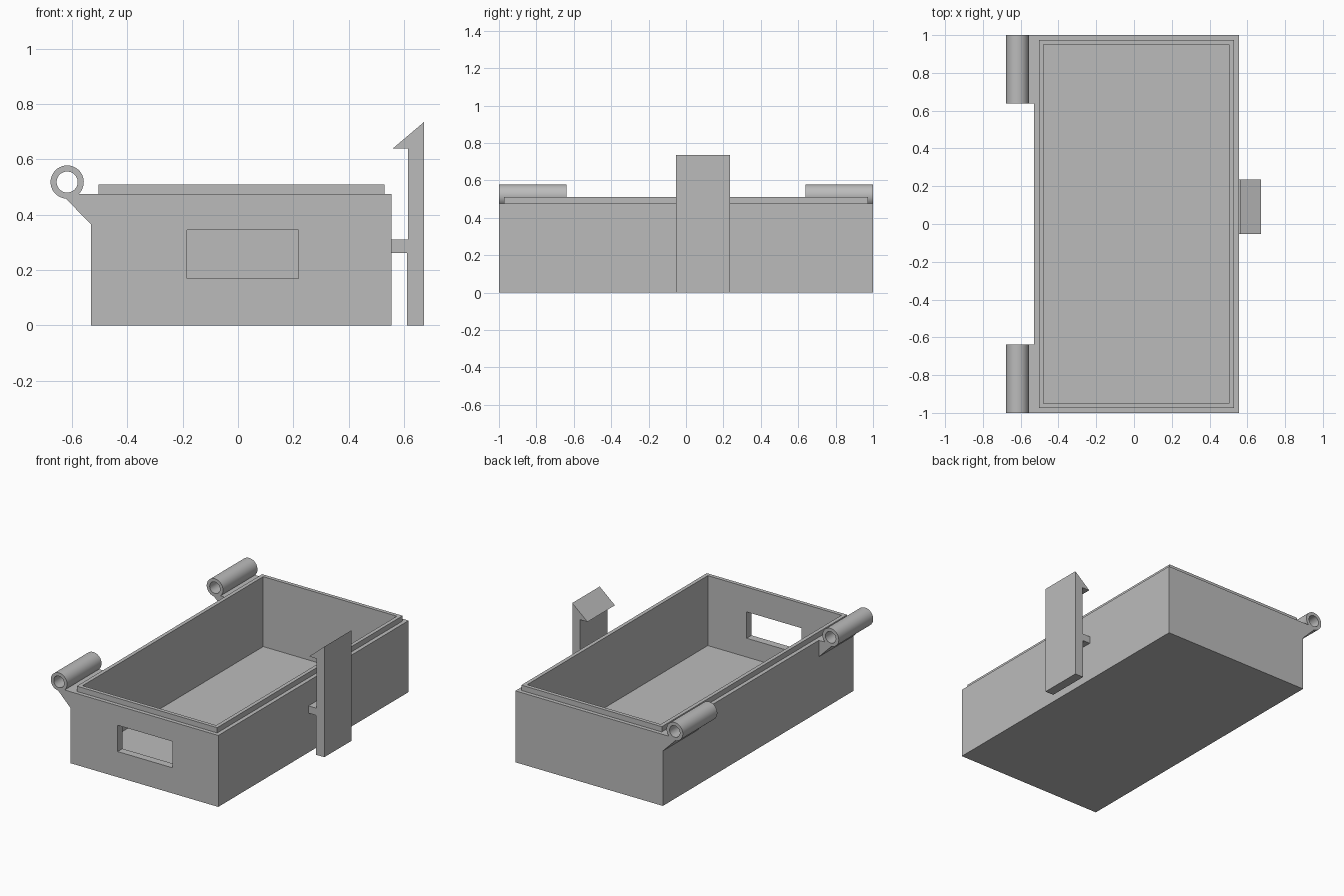
import bpy
import bmesh
from math import cos, sin, radians

cube = bpy.data.objects.get("Cube")
if cube:
    bpy.data.objects.remove(cube, do_unlink=True)

GREY = (0.5, 0.5, 0.5, 1)
grey = bpy.data.materials.new("plain grey")
grey.use_nodes = True
grey.diffuse_color = GREY
grey.node_tree.nodes["Principled BSDF"].inputs["Base Color"].default_value = GREY


def finish(name, bm):
    bmesh.ops.recalc_face_normals(bm, faces=bm.faces)
    mesh = bpy.data.meshes.new(name)
    bm.to_mesh(mesh)
    bm.free()
    mesh.materials.append(grey)
    obj = bpy.data.objects.new(name, mesh)
    bpy.context.collection.objects.link(obj)
    return obj


def prism(name, profile, y0, y1):
    """Extrude an (x, z) outline along y."""
    bm = bmesh.new()
    face = bm.faces.new([bm.verts.new((x, y0, z)) for x, z in profile])
    new = bmesh.ops.extrude_face_region(bm, geom=[face])["geom"]
    verts = [v for v in new if isinstance(v, bmesh.types.BMVert)]
    bmesh.ops.translate(bm, verts=verts, vec=(0, y1 - y0, 0))
    return finish(name, bm)


def cut(obj, cutter):
    """Subtract the cutter, then discard it."""
    cutter.hide_render = True
    mod = obj.modifiers.new("cut", 'BOOLEAN')
    mod.operation = 'DIFFERENCE'
    mod.solver = 'EXACT'
    mod.object = cutter
    bpy.ops.object.select_all(action='DESELECT')
    bpy.context.view_layer.objects.active = obj
    obj.select_set(True)
    bpy.ops.object.modifier_apply(modifier=mod.name)
    bpy.data.objects.remove(cutter, do_unlink=True)


def arc(cx, cz, r, start, end, steps):
    angles = [radians(start + (end - start) * i / steps) for i in range(steps + 1)]
    return [(cx + r * cos(a), cz + r * sin(a)) for a in angles]


# Open tray with a stepped rim: rings of (inset, height), from base to inner floor
LEFT, RIGHT, HALF = -0.53, 0.555, 1.0
bm = bmesh.new()
rings = []
for inset, z in [(0, 0), (0, 0.475), (0.026, 0.475), (0.026, 0.51), (0.051, 0.51), (0.051, 0.045)]:
    x0, x1, y = LEFT + inset, RIGHT - inset, HALF - inset
    rings.append([bm.verts.new(p) for p in ((x0, -y, z), (x1, -y, z), (x1, y, z), (x0, y, z))])
for a, b in zip(rings, rings[1:]):
    for i in range(4):
        j = (i + 1) % 4
        bm.faces.new((a[i], a[j], b[j], b[i]))
bm.faces.new(rings[0])
bm.faces.new(rings[-1])
tray = finish("tray", bm)

# Front window opening
window = [(-0.185, 0.17), (0.218, 0.17), (0.218, 0.345), (-0.185, 0.345)]
cut(tray, prism("window_cutter", window, -1.1, -0.9))

# Hinge knuckles with sloping brackets
HX, HZ = -0.617, 0.518
outline = [(LEFT, 0.365), (LEFT, 0.475)] + arc(HX, HZ, 0.06, -45, 265, 40)
for name, y0, y1 in (("front_hinge", -1, -0.638), ("back_hinge", 0.638, 1)):
    hinge = prism(name, outline, y0, y1)
    bore = arc(HX, HZ, 0.038, 0, 360, 40)[:-1]
    cut(hinge, prism("bore_cutter", bore, y0 - 0.1, y1 + 0.1))
    bpy.ops.object.shade_smooth_by_angle(angle=radians(30))

# Snap latch: upright bar, hooked tip and short bridge to the tray
latch = [(0.61, 0), (0.672, 0), (0.672, 0.735), (0.56, 0.64), (0.614, 0.64),
         (0.614, 0.31), (RIGHT, 0.31), (RIGHT, 0.262), (0.61, 0.262)]
prism("latch", latch, -0.053, 0.235)
